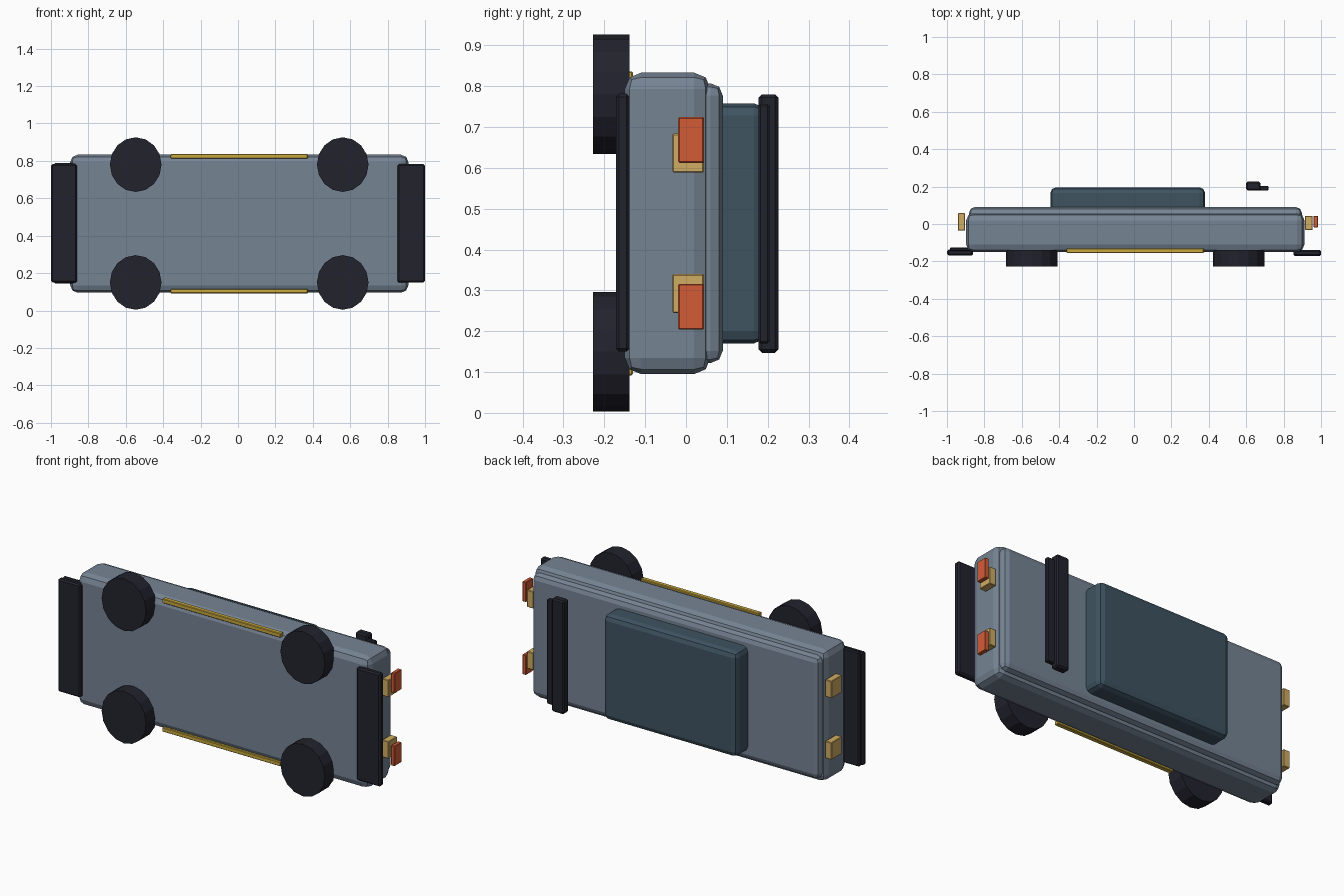
import bpy, math

if "Cube" in bpy.data.objects:
    bpy.data.objects.remove(bpy.data.objects["Cube"])


def material(name, r, g, b):
    m = bpy.data.materials.new(name)
    lin = [((c / 255 + 0.055) / 1.055) ** 2.4 for c in (r, g, b)]
    m.diffuse_color = (*lin, 1)
    m.use_nodes = True
    m.node_tree.nodes["Principled BSDF"].inputs["Base Color"].default_value = m.diffuse_color
    return m


STEEL = material("steel blue paint", 118, 132, 148)
GLASS = material("dark teal glass", 62, 83, 97)
BLACK = material("black rubber", 34, 34, 45)
GOLD = material("gold trim", 200, 168, 62)
AMBER = material("pale amber", 208, 172, 98)
RED = material("orange red", 212, 92, 54)


def finish(ob, name, mat, bevel, segments):
    ob.name = name
    ob.data.materials.append(mat)
    bpy.ops.object.transform_apply(location=False, rotation=True, scale=True)
    if bevel:
        b = ob.modifiers.new("bevel", "BEVEL")
        b.width, b.segments = bevel, segments
        b.limit_method = "ANGLE"
    return ob


def box(name, x, y, z, mat, bevel=0.0, segments=1):
    """Box given by its (low, high) range on each axis."""
    bpy.ops.mesh.primitive_cube_add(size=1, location=[sum(r) / 2 for r in (x, y, z)])
    ob = bpy.context.object
    ob.scale = [r[1] - r[0] for r in (x, y, z)]
    return finish(ob, name, mat, bevel, segments)


MID = 0.464  # centre plane between the two sides of the car


def pair(name, x, y, near, far, mat, bevel=0.0):
    """Two boxes mirrored about the centre plane."""
    box(name + "_upper", x, y, (MID + near, MID + far), mat, bevel)
    box(name + "_lower", x, y, (MID - far, MID - near), mat, bevel)


# Body, deck and cabin: the car lies on its side, its roof towards +y
box("body", (-0.897, 0.911), (-0.15, 0.06), (0.095, 0.833), STEEL, 0.04, 2)
box("deck", (-0.882, 0.897), (0.0, 0.09), (0.122, 0.807), STEEL, 0.03, 2)
box("cabin", (-0.447, 0.38), (0.05, 0.196), (0.17, 0.758), GLASS, 0.03, 2)

# Wheels
for x in (-0.547, 0.56):
    for z in (MID - 0.314, MID + 0.316):
        bpy.ops.mesh.primitive_cylinder_add(
            vertices=16, radius=1, depth=1, location=(x, -0.183, z),
            rotation=(math.pi / 2, 0, 0))
        bpy.context.object.scale = (0.138, 0.146, 0.09)
        finish(bpy.context.object, "wheel", BLACK, 0, 1)

# Side sills
pair("side_sill", (-0.36, 0.373), (-0.156, -0.13), 0.348, 0.372, GOLD, 0.003)

# Bumper plates
box("front_splitter", (-1.0, -0.86), (-0.168, -0.137), (0.15, 0.782), BLACK, 0.008)
box("front_splitter_lip", (-0.985, -0.868), (-0.145, -0.125), (0.145, 0.788), BLACK, 0.006)
box("rear_diffuser", (0.852, 1.0), (-0.172, -0.138), (0.15, 0.782), BLACK, 0.008)

# Rear wing
box("wing_main", (0.6, 0.677), (0.178, 0.226), (0.147, 0.78), BLACK, 0.008)
box("wing_flap", (0.64, 0.72), (0.178, 0.204), (0.17, 0.756), BLACK, 0.005)

# Lamps
pair("headlamp", (-0.942, -0.903), (-0.035, 0.058), 0.124, 0.22, AMBER, 0.003)
pair("tail_lamp_housing", (0.915, 0.955), (-0.033, 0.044), 0.124, 0.22, AMBER, 0.003)
pair("tail_lamp", (0.96, 0.983), (-0.019, 0.044), 0.148, 0.26, RED, 0.003)
